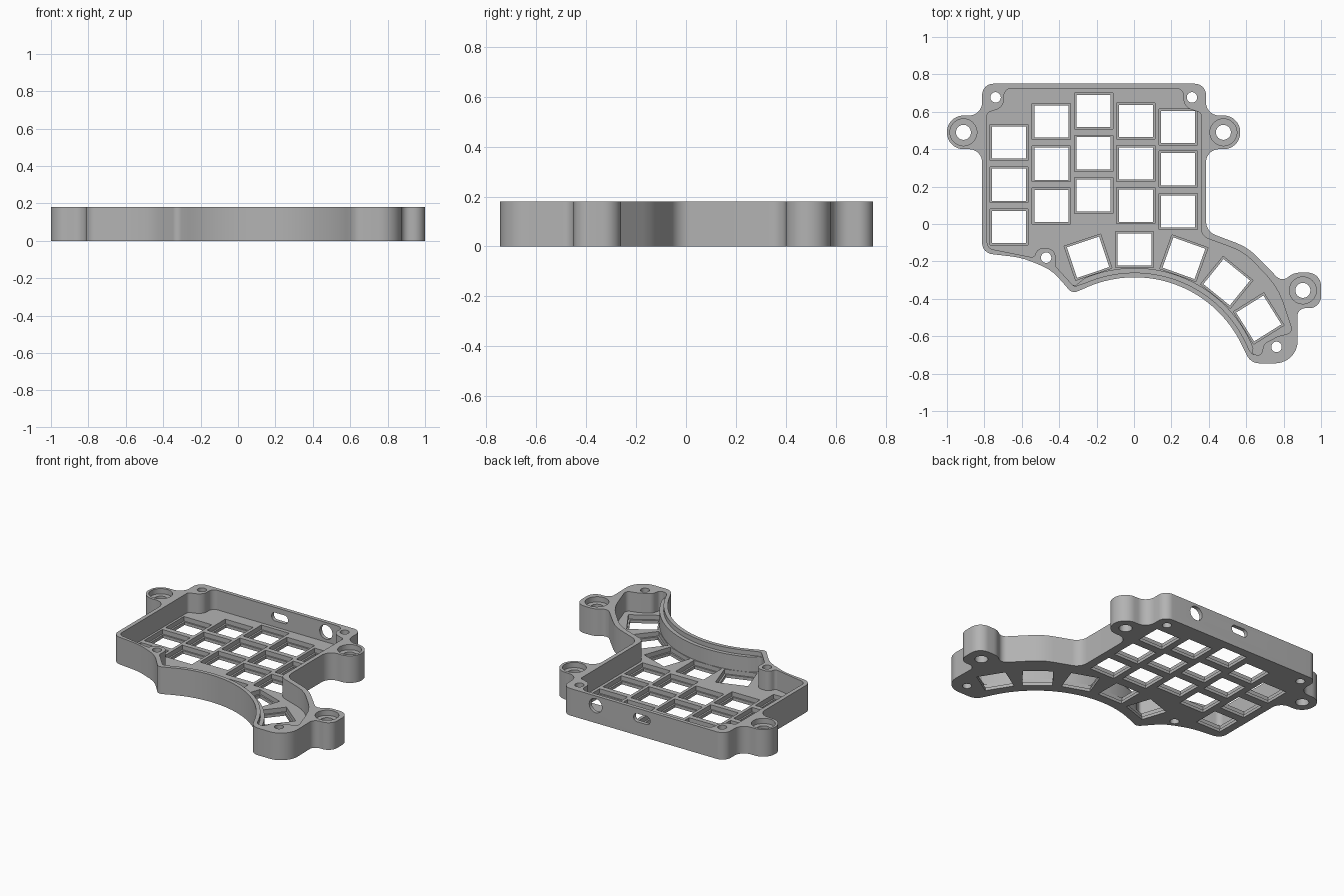
import bpy, bmesh, math
from mathutils import Vector, Matrix

cube = bpy.data.objects.get("Cube")
if cube:
    bpy.data.objects.remove(cube, do_unlink=True)

HEIGHT, FLOOR, LIP = 0.18, 0.05, 0.02
THUMB = Vector((0.003, -0.92))          # centre of the thumb fan

grey = bpy.data.materials.new("plain grey")
grey.use_nodes = True
grey.diffuse_color = (0.45, 0.45, 0.45, 1)
grey.node_tree.nodes["Principled BSDF"].inputs["Base Color"].default_value = grey.diffuse_color


def rounded(corners):
    """Round each (x, y, radius) corner of a closed polygon."""
    out = []
    for i, (x, y, r) in enumerate(corners):
        p = Vector((x, y))
        a = Vector(corners[i - 1][:2]) - p
        b = Vector(corners[(i + 1) % len(corners)][:2]) - p
        turn = math.pi - a.angle(b)
        if r == 0 or turn < 0.02:
            out.append(p)
            continue
        t = min(r * math.tan(turn / 2), 0.49 * min(a.length, b.length))
        r = t / math.tan(turn / 2)
        centre = p + (a.normalized() + b.normalized()).normalized() * (r / math.cos(turn / 2))
        start = p + a.normalized() * t - centre
        sign = 1 if a.cross(b) < 0 else -1
        steps = max(3, int(turn / 0.14))
        for k in range(steps + 1):
            out.append(centre + Matrix.Rotation(sign * turn * k / steps, 2) @ start)
    return out


def arc(radius, a0, a1, n=36):
    angles = [math.radians(a0 + (a1 - a0) * i / n) for i in range(n + 1)]
    return [(THUMB.x + radius * math.cos(a), THUMB.y + radius * math.sin(a), 0) for a in angles]


def circle(x, y, r, n=40):
    return [Vector((x + r * math.cos(math.tau * i / n), y + r * math.sin(math.tau * i / n)))
            for i in range(n)]


def rect(x, y, w, h, angle=0):
    turn = Matrix.Rotation(angle, 2)
    return [Vector((x, y)) + turn @ Vector((sx * w / 2, sy * h / 2))
            for sx, sy in ((-1, -1), (1, -1), (1, 1), (-1, 1))]


def prisms(name, outlines, z0, z1):
    """One object holding an upright prism for each outline."""
    bm = bmesh.new()
    for pts in outlines:
        face = bm.faces.new([bm.verts.new((p[0], p[1], z0)) for p in pts])
        top = bmesh.ops.extrude_face_region(bm, geom=[face])["geom"]
        bmesh.ops.translate(bm, vec=(0, 0, z1 - z0),
                            verts=[v for v in top if isinstance(v, bmesh.types.BMVert)])
    bmesh.ops.recalc_face_normals(bm, faces=bm.faces)
    mesh = bpy.data.meshes.new(name)
    bm.to_mesh(mesh)
    bm.free()
    mesh.materials.append(grey)
    obj = bpy.data.objects.new(name, mesh)
    bpy.context.collection.objects.link(obj)
    return obj


def cut(body, cutter):
    mod = body.modifiers.new("cut", "BOOLEAN")
    mod.operation, mod.solver, mod.object = "DIFFERENCE", "EXACT", cutter
    bpy.context.view_layer.objects.active = body
    bpy.ops.object.modifier_apply(modifier=mod.name)
    bpy.data.objects.remove(cutter, do_unlink=True)


# Outer outline: main block, three mounting ears and curved thumb area
outer = rounded([
    (-0.812, 0.75, 0.06), (0.385, 0.75, 0.06),
    (0.385, 0.58, 0.07), (0.568, 0.58, 0.09), (0.568, 0.4, 0.09), (0.385, 0.4, 0.07),
    (0.385, -0.04, 0.08), (0.61, -0.125, 0.3), (0.79, -0.31, 0.045),
    (0.855, -0.26, 0.09), (1, -0.26, 0.095), (1, -0.45, 0.09),
    (0.872, -0.45, 0.045), (0.878, -0.745, 0.16), (0.625, -0.745, 0.1),
    *arc(0.635, 24, 115),
    (-0.33, -0.372, 0.04), (-0.44, -0.245, 0.25), (-0.6, -0.18, 0.4), (-0.812, -0.155, 0.06),
    (-0.812, 0.4, 0.07), (-1, 0.4, 0.09), (-1, 0.58, 0.09), (-0.812, 0.58, 0.07)])


def cavity(radius):
    """Inside of the walls, leaving screw posts in the corners."""
    return rounded([
        (-0.785, 0.595, 0.02), (-0.695, 0.625, 0.06), (-0.695, 0.725, 0.04),
        (0.265, 0.725, 0.04), (0.265, 0.625, 0.06), (0.358, 0.595, 0.02),
        (0.358, -0.065, 0.06), (0.59, -0.15, 0.3), (0.77, -0.34, 0.4), (0.85, -0.58, 0.03),
        (0.77, -0.6, 0.05), (0.695, -0.64, 0.04), (0.68, -0.705, 0.03), (0.632, -0.695, 0.02),
        *arc(radius, 22, 113),
        (-0.32, -0.335, 0.02), (-0.42, -0.225, 0.02), (-0.42, -0.13, 0.045),
        (-0.515, -0.13, 0.045), (-0.535, -0.18, 0.02), (-0.785, -0.13, 0.04)])


case = prisms("keyboard_case", [outer], 0, HEIGHT)
cut(case, prisms("cavity_cutter", [cavity(0.685)], FLOOR, HEIGHT - 0.02))
cut(case, prisms("rim_cutter", [cavity(0.66)], HEIGHT - 0.03, HEIGHT + 0.1))

# Key openings: staggered columns and the thumb fan
keys = [(-0.668 + 0.226 * col, top - 0.226 * row, 0)
        for col, top in enumerate((0.436, 0.548, 0.604, 0.55, 0.519)) for row in range(3)]
for degrees in (-18.5, 0, 19.7, 39, 58):
    a = math.radians(degrees)
    keys.append((THUMB.x + 0.783 * math.sin(a), THUMB.y + 0.783 * math.cos(a), -a))
cut(case, prisms("pocket_cutter", [rect(x, y, 0.205, 0.192, a) for x, y, a in keys], LIP, 0.1))
cut(case, prisms("key_hole_cutter", [rect(x, y, 0.182, 0.172, a) for x, y, a in keys], -0.1, 0.1))

# Ear bolt holes with counterbores, and screw holes in the posts
ears = [(-0.912, 0.49), (0.478, 0.49), (0.903, -0.355)]
posts = [(-0.74, 0.677), (0.31, 0.677), (-0.47, -0.18), (0.762, -0.657)]
cut(case, prisms("counterbore_cutter", [circle(x, y, 0.072) for x, y in ears], HEIGHT - 0.035, 0.3))
cut(case, prisms("bolt_cutter", [circle(x, y, 0.04) for x, y in ears]
                 + [circle(x, y, 0.028, 24) for x, y in posts], -0.1, 0.3))

# Round socket and cable slot through the back wall
slot = rounded([(-0.26, 0.09, 0.025), (-0.14, 0.09, 0.025), (-0.14, 0.145, 0.025), (-0.26, 0.145, 0.025)])
ports = prisms("port_cutter", [circle(0.14, 0.115, 0.047), slot], -0.85, -0.65)
ports.data.transform(Matrix.Rotation(math.pi / 2, 4, "X"))
cut(case, ports)

# Smooth the curved walls, keep the edges crisp
bpy.ops.object.select_all(action="DESELECT")
case.select_set(True)
bpy.context.view_layer.objects.active = case
bpy.ops.object.shade_smooth_by_angle(angle=math.radians(30))
